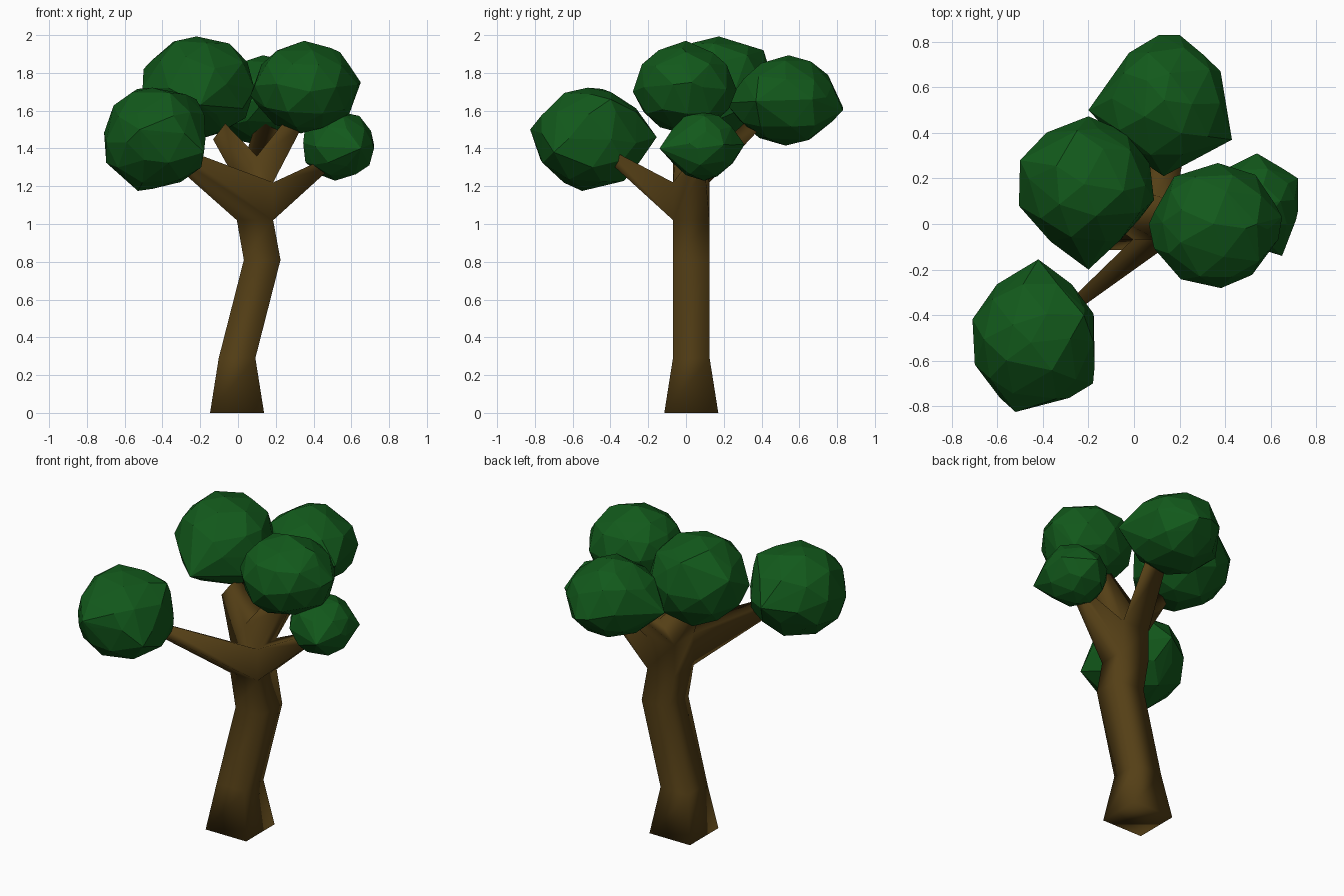
import bpy, bmesh, random
from mathutils import Vector

if "Cube" in bpy.data.objects:
    bpy.data.objects.remove(bpy.data.objects["Cube"])

random.seed(4)


def material(name, colour):
    m = bpy.data.materials.new(name)
    m.diffuse_color = colour
    m.use_nodes = True
    m.node_tree.nodes["Principled BSDF"].inputs["Base Color"].default_value = m.diffuse_color
    return m


def finish(bm, name, mat, smooth):
    bmesh.ops.recalc_face_normals(bm, faces=bm.faces[:])
    for f in bm.faces:
        f.smooth = smooth
    me = bpy.data.meshes.new(name)
    bm.to_mesh(me)
    bm.free()
    me.materials.append(mat)
    ob = bpy.data.objects.new(name, me)
    bpy.context.collection.objects.link(ob)
    return ob


bark = material("bark", (0.09, 0.05, 0.008, 1))
leaf = material("leaf", (0.006, 0.1, 0.011, 1))

# Trunk: square rings (centre x, z, half width), stacked upwards
bm = bmesh.new()
RINGS = [(-0.005, 0, 0.143), (-0.005, 0.29, 0.097), (0.128, 0.81, 0.097),
         (0.09, 1.02, 0.096), (0.09, 1.22, 0.096)]
rings = [[bm.verts.new((x + sx * h, 0.028 + sy * h, z))
          for sx, sy in ((-1, -1), (1, -1), (1, 1), (-1, 1))] for x, z, h in RINGS]
bm.faces.new(rings[0][::-1])
sides = []
for a, b in zip(rings, rings[1:]):
    sides = [bm.faces.new((a[i], a[(i + 1) % 4], b[(i + 1) % 4], b[i])) for i in range(4)]

# Crotch: a ridge between the two upper limbs
top = rings[-1]
r0 = bm.verts.new((0.1, -0.068, 1.36))
r1 = bm.verts.new((0.1, 0.124, 1.36))
bm.faces.new((top[0], top[1], r0))
back = bm.faces.new((top[2], top[3], r1))
right = bm.faces.new((top[1], top[2], r1, r0))
left = bm.faces.new((top[3], top[0], r0, r1))


def grow(face, centre, scale):
    """Extrude a face into a tapering branch."""
    c = face.calc_center_median()
    old = face.verts[:]
    new = [bm.verts.new(Vector(centre) + (v.co - c) * scale) for v in old]
    bmesh.ops.delete(bm, geom=[face], context='FACES_ONLY')
    n = len(old)
    for i in range(n):
        j = (i + 1) % n
        bm.faces.new((old[i], old[j], new[j], new[i]))
    bm.faces.new(new)


# Branches
grow(sides[0], (-0.35, -0.43, 1.38), 0.3)
grow(sides[1], (0.5, 0.07, 1.335), 0.3)
grow(left, (-0.1, 0.08, 1.49), 0.6)
grow(right, (0.31, 0.01, 1.55), 0.6)
grow(back, (0.17, 0.42, 1.57), 0.75)
finish(bm, "trunk_and_branches", bark, True)

# Leaf clumps: faceted ellipsoids hulled together with a few outline corners
CLUMPS = {
    "front_left_leaves": ((-0.435, -0.51, 1.455), (0.29, 0.30, 0.275),
                          [(-0.42, -0.155, 1.46), (-0.53, -0.55, 1.175),
                           (-0.18, -0.7, 1.38), (-0.52, -0.825, 1.5),
                           (-0.22, -0.4, 1.66)]),
    "top_left_leaves": ((-0.205, 0.175, 1.725), (0.295, 0.29, 0.275),
                        [(-0.2, -0.2, 1.63), (-0.25, 0.41, 1.92),
                         (-0.505, 0.08, 1.72), (-0.5, 0.28, 1.82)]),
    "top_right_leaves": ((0.355, -0.005, 1.72), (0.28, 0.275, 0.235),
                         [(0.65, 0.03, 1.75), (0.065, 0.0, 1.68),
                          (0.54, 0.0, 1.91), (0.35, 0.0, 1.97)]),
    "back_leaves": ((0.14, 0.53, 1.65), (0.27, 0.28, 0.24),
                    [(-0.2, 0.5, 1.62), (0.11, 0.83, 1.62), (0.2, 0.83, 1.6),
                     (0.38, 0.67, 1.66), (0.43, 0.37, 1.65), (0.13, 0.21, 1.64)]),
    "right_leaves": ((0.53, 0.09, 1.415), (0.195, 0.19, 0.185),
                     [(0.54, 0.31, 1.42), (0.65, -0.14, 1.4),
                      (0.72, 0.2, 1.42), (0.72, 0.06, 1.4)]),
}
for name, (centre, radii, corners) in CLUMPS.items():
    bm = bmesh.new()
    bmesh.ops.create_icosphere(bm, subdivisions=2, radius=1)
    for v in bm.verts:
        d = v.co + Vector([random.uniform(-0.1, 0.1) for _ in range(3)])
        d = d.normalized() * random.uniform(0.97, 1.03)
        v.co = Vector(centre) + d * Vector(radii)
    bmesh.ops.delete(bm, geom=bm.edges[:], context='EDGES_FACES')
    for p in corners:
        bm.verts.new(p)
    bmesh.ops.convex_hull(bm, input=bm.verts[:])
    loose = [v for v in bm.verts if not v.link_faces]
    bmesh.ops.delete(bm, geom=loose, context='VERTS')
    finish(bm, name, leaf, False)
